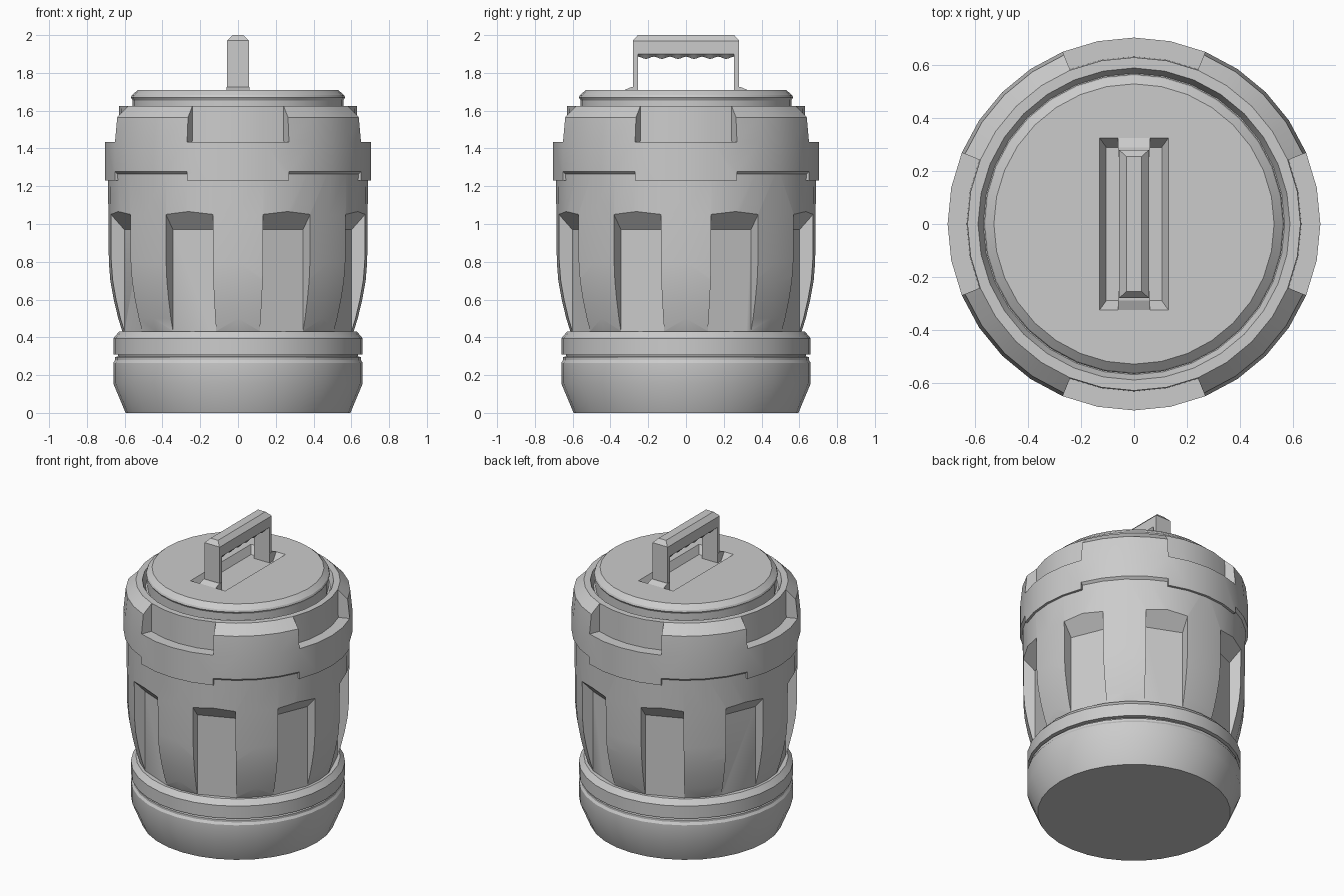
import bpy, bmesh
from math import sin, cos, pi, radians

if "Cube" in bpy.data.objects:
    bpy.data.objects.remove(bpy.data.objects["Cube"])

SIDES = 32


def finish(name, bm, smooth=True):
    bmesh.ops.remove_doubles(bm, verts=bm.verts, dist=1e-5)
    bmesh.ops.dissolve_degenerate(bm, edges=bm.edges, dist=1e-5)
    bmesh.ops.recalc_face_normals(bm, faces=bm.faces)
    me = bpy.data.meshes.new(name)
    bm.to_mesh(me)
    bm.free()
    ob = bpy.data.objects.new(name, me)
    bpy.context.collection.objects.link(ob)
    if smooth:
        shade(ob)
    return ob


def select(ob):
    bpy.ops.object.select_all(action='DESELECT')
    ob.select_set(True)
    bpy.context.view_layer.objects.active = ob


def shade(ob):
    select(ob)
    bpy.ops.object.shade_smooth_by_angle(angle=radians(25))


def revolve(name, columns, smooth=True):
    """Skin a ring of (angle, profile) columns; profiles are (radius, z)."""
    bm = bmesh.new()
    cols = [[bm.verts.new((r * cos(a), r * sin(a), z)) for r, z in prof]
            for a, prof in columns]
    for c, d in zip(cols, cols[1:] + cols[:1]):
        for i in range(len(c) - 1):
            bm.faces.new((c[i], d[i], d[i + 1], c[i + 1]))
    # flat caps close any end that is not already on the axis
    return bm


def lathe(name, prof, caps=(True, True)):
    bm = revolve(name, [(2 * pi * k / SIDES, prof) for k in range(SIDES)])
    n = len(prof)
    bm.verts.ensure_lookup_table()
    for use, i in zip(caps, (0, n - 1)):
        if use:
            bm.faces.new([bm.verts[k * n + i] for k in range(SIDES)])
    return finish(name, bm)


def add_hull(bm, pts):
    vs = [bm.verts.new(p) for p in pts]
    bmesh.ops.convex_hull(bm, input=vs)


def frustum(z0, x0, y0, z1, x1, y1, cy=0):
    return [(sx * x, cy + sy * y, z) for x, y, z in ((x0, y0, z0), (x1, y1, z1))
            for sx in (-1, 1) for sy in (-1, 1)]


def cut(ob, cutter):
    mod = ob.modifiers.new("cut", 'BOOLEAN')
    mod.operation = 'DIFFERENCE'
    mod.solver = 'EXACT'
    mod.object = cutter
    select(ob)
    bpy.ops.object.modifier_apply(modifier=mod.name)
    bpy.data.objects.remove(cutter)
    shade(ob)


# Base with a narrow groove
lathe("base", [(.595, 0), (.66, .155), (.66, .265), (.65, .28), (.65, .295),
               (.635, .3), (.635, .308), (.66, .31), (.66, .395), (.63, .43),
               (.57, .43)], (True, False))

# Barrel body with eight tapered recesses
body = lathe("body", [(.597, .40), (.612, .43), (.634, .5), (.658, .6),
                      (.676, .7), (.684, .8), (.686, 1.05), (.69, 1.3)])
bm = bmesh.new()
for k in range(8):
    a = radians(22.5 + 45 * k)
    local = [(r, s * w, z) for r, w, top in ((.6, .124, .97), (.75, .146, 1.137))
             for s in (-1, 1) for z in (.36, top)]
    add_hull(bm, [(r * cos(a) - t * sin(a), r * sin(a) + t * cos(a), z)
                  for r, t, z in local])
cutter = finish("recess_cutter", bm, False)
cutter.hide_render = True
cut(body, cutter)

# Locking collar: notched at the four sides, full lugs on the diagonals
inner = [(.63, 1.625), (.59, 1.625), (.57, 1.58), (.55, 1.58)]
notch = [(.68, 1.23), (.705, 1.23), (.705, 1.435), (.633, 1.435)] + inner
lug = [(.68, 1.255), (.705, 1.278), (.705, 1.435), (.692, 1.565)] + inner
columns = []
for q in range(4):
    for prof, start in ((notch, -2), (lug, 2)):
        columns += [(2 * pi * (8 * q + start + i) / SIDES, prof) for i in range(5)]
finish("locking_collar", revolve("locking_collar", columns))

# Lid with a bevelled slot
lid = lathe("lid", [(.558, 1.57), (.558, 1.655), (.567, 1.67), (.562, 1.682),
                    (.53, 1.71)])
bm = bmesh.new()
add_hull(bm, frustum(1.66, .105, .29, 1.76, .155, .36))
cutter = finish("slot_cutter", bm, False)
cutter.hide_render = True
cut(lid, cutter)

# Handle grip: lofted bevelled bar with a rippled underside
bm = bmesh.new()
steps = 48
ys = [-.28] + [-.255 + .51 * i / steps for i in range(steps + 1)] + [.28]
rings = []
for y in ys:
    end = abs(y) > .27
    top_x, top_z = (.056, 1.972) if end else (.028, 2.0)
    low = 1.88 + (0 if end else .006 * cos(2 * pi * y / .085))
    half = [(top_x, top_z), (.057, 1.97), (.057, 1.9), (.035, low)]
    sec = half + [(-x, z) for x, z in reversed(half)]
    rings.append([bm.verts.new((x, y, z)) for x, z in sec])
for a, b in zip(rings, rings[1:]):
    for i in range(8):
        j = (i + 1) % 8
        bm.faces.new((a[i], a[j], b[j], b[i]))
bm.faces.new(rings[0])
bm.faces.new(rings[-1])
finish("handle_grip", bm)

# Handle legs and feet
for side, name in ((-1, "front"), (1, "back")):
    bm = bmesh.new()
    add_hull(bm, frustum(1.66, .057, .0125, 1.92, .057, .0125, side * .2675))
    finish("handle_leg_" + name, bm, False)
    bm = bmesh.new()
    add_hull(bm, [(x, side * y, z) for x in (-.06, .06) for y, z in
                  ((.255, 1.66), (.255, 1.725), (.29, 1.725), (.325, 1.71), (.325, 1.66))])
    finish("handle_foot_" + name, bm, False)
